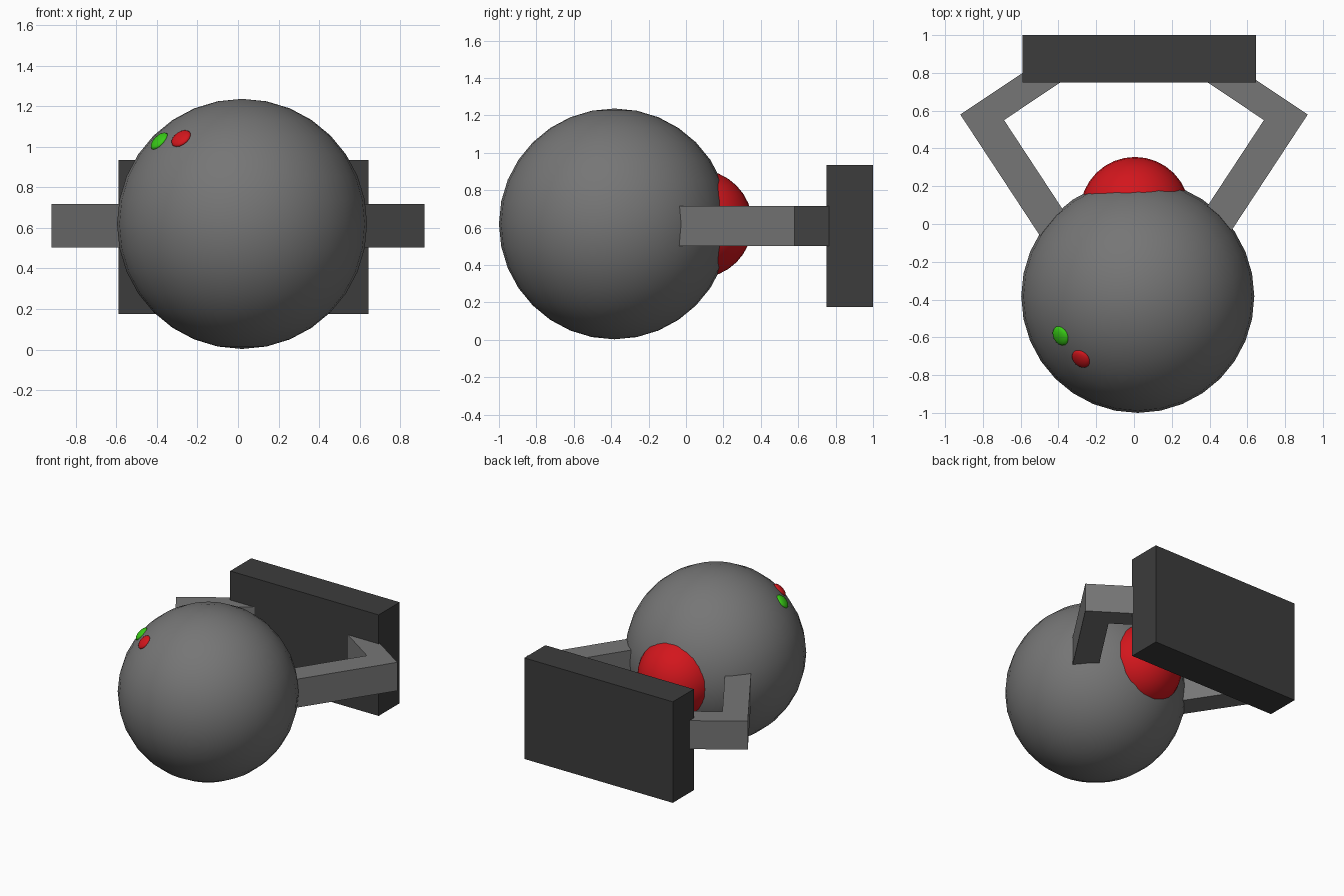
import bpy, bmesh
from mathutils import Vector

if "Cube" in bpy.data.objects:
    bpy.data.objects.remove(bpy.data.objects["Cube"])


def material(name, rgb):
    m = bpy.data.materials.new(name)
    m.diffuse_color = (*rgb, 1)
    m.use_nodes = True
    m.node_tree.nodes["Principled BSDF"].inputs["Base Color"].default_value = m.diffuse_color
    return m


GREY = material("mid_grey", (0.18, 0.18, 0.18))
DARK = material("dark_grey", (0.045, 0.045, 0.045))
RED = material("red", (0.65, 0.008, 0.012))
GREEN = material("green", (0.04, 0.6, 0.008))


def ball(name, centre, radius, mat, segments=32, rings=16):
    bpy.ops.mesh.primitive_uv_sphere_add(segments=segments, ring_count=rings,
                                         radius=radius, location=centre)
    ob = bpy.context.object
    ob.name = name
    ob.data.materials.append(mat)
    bpy.ops.object.shade_smooth()
    return ob


def prism(name, outline, z0, z1, mat):
    bm = bmesh.new()
    face = bm.faces.new([bm.verts.new((x, y, z0)) for x, y in outline])
    top = bmesh.ops.extrude_face_region(bm, geom=[face])["geom"]
    bmesh.ops.translate(bm, vec=(0, 0, z1 - z0),
                        verts=[v for v in top if isinstance(v, bmesh.types.BMVert)])
    bmesh.ops.recalc_face_normals(bm, faces=bm.faces)
    me = bpy.data.meshes.new(name)
    bm.to_mesh(me)
    bm.free()
    ob = bpy.data.objects.new(name, me)
    bpy.context.collection.objects.link(ob)
    me.materials.append(mat)
    return ob


# Main ball and the red ball set into its back
centre, radius = Vector((0.02, -0.383, 0.62)), 0.617
ball("main_ball", centre, radius, GREY)
ball("rear_red_ball", (0.005, 0.065, 0.62), 0.29, RED)

# Flattened indicator lights on the ball's surface
for name, direction, mat in (("green_light", (-0.41, -0.21, 0.41), GREEN),
                             ("red_light", (-0.30, -0.33, 0.42), RED)):
    n = Vector(direction).normalized()
    light = ball(name, centre + n * (radius - 0.003), 0.054, mat, 16, 8)
    light.scale.z = 0.4
    light.rotation_euler = n.to_track_quat('Z', 'Y').to_euler()

# Rear mounting plate
prism("rear_plate", [(-0.59, 0.75), (0.645, 0.75), (0.645, 1), (-0.59, 1)],
      0.175, 0.935, DARK)

# Elbowed arms joining the ball to the plate
arm = [(0.53, 0.84), (0.92, 0.58), (0.46, -0.12),
       (0.30, -0.04), (0.688, 0.55), (0.315, 0.80)]
for side, s in (("right", 1), ("left", -1)):
    prism(side + "_arm", [(s * x, y) for x, y in arm], 0.503, 0.717, GREY)
